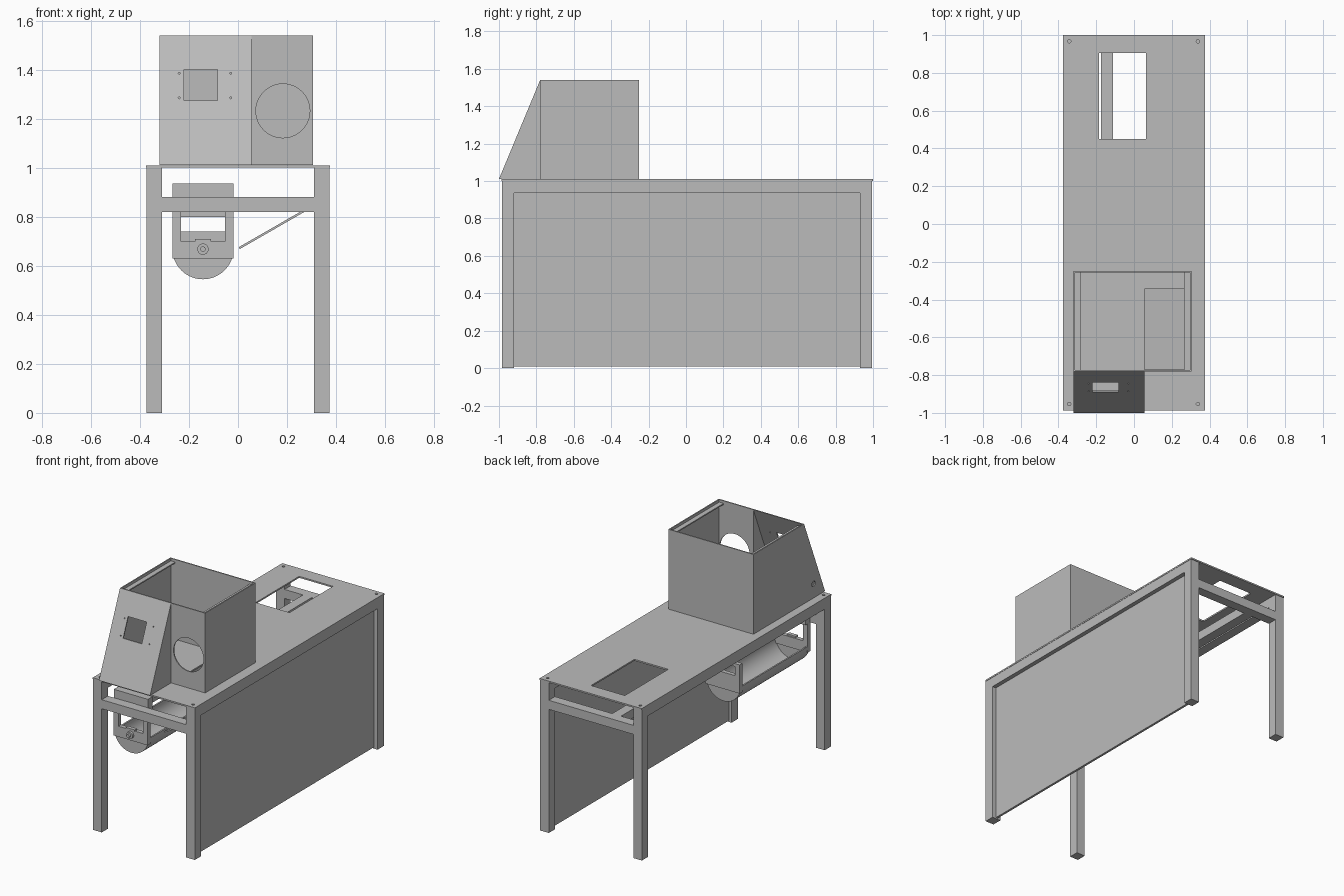
import bpy
import bmesh
import math

old = bpy.data.objects.get("Cube")
if old:
    bpy.data.objects.remove(old, do_unlink=True)

grey = bpy.data.materials.new("plain_grey")
grey.use_nodes = True
colour = (0.5, 0.5, 0.5, 1)
grey.diffuse_color = colour
grey.node_tree.nodes["Principled BSDF"].inputs["Base Color"].default_value = colour


def prism(name, points, axis, a, b):
    """Extrude a 2D outline along an axis: x uses (y, z), y uses (x, z), z uses (x, y)."""
    def place(p, t):
        return {"x": (t, p[0], p[1]), "y": (p[0], t, p[1]), "z": (p[0], p[1], t)}[axis]
    bm = bmesh.new()
    face = bm.faces.new([bm.verts.new(place(p, a)) for p in points])
    new = bmesh.ops.extrude_face_region(bm, geom=[face])["geom"]
    for v in new:
        if isinstance(v, bmesh.types.BMVert):
            v.co["xyz".index(axis)] = b
    bmesh.ops.recalc_face_normals(bm, faces=bm.faces)
    mesh = bpy.data.meshes.new(name)
    bm.to_mesh(mesh)
    bm.free()
    mesh.materials.append(grey)
    obj = bpy.data.objects.new(name, mesh)
    bpy.context.collection.objects.link(obj)
    return obj


def box(name, x, y, z):
    return prism(name, [(x[0], y[0]), (x[1], y[0]), (x[1], y[1]), (x[0], y[1])], "z", *z)


def arc(cx, cz, r, start=0, end=360, n=32):
    full = end - start == 360
    steps = n if full else n + 1
    angles = [math.radians(start + (end - start) * i / n) for i in range(steps)]
    return [(cx + r * math.cos(t), cz + r * math.sin(t)) for t in angles]


def cut(obj, *cutters):
    for c in cutters:
        mod = obj.modifiers.new("cut", "BOOLEAN")
        mod.operation = "DIFFERENCE"
        mod.solver = "EXACT"
        mod.object = c
        bpy.context.view_layer.objects.active = obj
        bpy.ops.object.modifier_apply(modifier=mod.name)
        bpy.data.objects.remove(c, do_unlink=True)


def smooth(obj):
    bpy.ops.object.select_all(action="DESELECT")
    obj.select_set(True)
    bpy.context.view_layer.objects.active = obj
    bpy.ops.object.shade_smooth_by_angle(angle=math.radians(30))


IN, OUT = 0.31, 0.373
FRONT, BACK = (-0.985, -0.92), (0.93, 0.995)

# Table frame: legs, long top rails, end rails and the lengthwise bar
for side, s in (("right", -1), ("left", 1)):
    xs = sorted((s * IN, s * OUT))
    for end, ys in (("front", FRONT), ("back", BACK)):
        box(f"{end}_{side}_leg", xs, ys, (0, 1.0))
    box(f"{side}_top_rail", xs, (FRONT[1], BACK[0]), (0.935, 1.0))
for end, ys in (("front", FRONT), ("back", BACK)):
    box(f"{end}_cross_rail", (-IN, IN), ys, (0.82, 0.88))
box("lengthwise_bar", (-0.175, -0.11), (FRONT[1], BACK[0]), (0.82, 0.88))
box("side_panel", (0.33, 0.345), (FRONT[1], BACK[0]), (0.008, 0.935))

# Table top with its openings and corner holes
top = box("table_top", (-0.375, 0.375), (-0.987, 1.0), (1.0, 1.01))
cut(top,
    box("cutter", (-0.185, 0.063), (0.45, 0.905), (0.9, 1.1)),
    box("cutter", (0.055, 0.295), (-0.77, -0.345), (0.9, 1.1)))
for x in (-0.343, 0.338):
    for y in (-0.953, 0.967):
        cut(top, prism("cutter", arc(x, y, 0.009, n=12), "z", 0.98, 1.05))

# Open box standing on the table
X0, X1, Y0, Y1, Z0, Z1, T = -0.32, 0.305, -0.78, -0.25, 1.011, 1.54, 0.008
SPLIT = 0.055
box("box_back_wall", (X0, X1), (Y1 - T, Y1), (Z0, Z1))
box("box_left_wall", (X1 - T, X1), (Y0, Y1 - T), (Z0, Z1))
box("box_right_wall", (X0, X0 + T), (Y0, Y1 - T), (Z0, Z1))
port = box("box_front_wall", (SPLIT, X1 - T), (Y0, Y0 + T), (Z0, Z1))
cut(port, prism("cutter", arc(0.183, 1.232, 0.11, n=48), "y", Y0 - 0.1, Y0 + 0.1))
box("right_flange", (X0 + T, -0.28), (Y0 + T, Y1 - T), (1.515, 1.523))
box("left_flange", (0.265, X1 - T), (Y0 + T, Y1 - T), (1.515, 1.523))

# Sloping control face with side cheeks
slope = [(-1.0, Z0), (Y0, Z1), (Y0 + T, Z1), (-1.0 + T, Z0)]
face = prism("sloped_face", slope, "x", X0, SPLIT)
cut(face, box("cutter", (-0.22, -0.083), (-1.2, -0.6), (1.275, 1.4)))
for x in (-0.24, -0.03):
    for z in (1.285, 1.385):
        cut(face, prism("cutter", arc(x, z, 0.004, n=8), "y", -1.2, -0.6))
cheek = [(-1.0 + T, Z0), (Y0 + T, Z1), (Y0 + T, Z0)]
prism("left_cheek", cheek, "x", SPLIT - T, SPLIT)
right_cheek = prism("right_cheek", cheek, "x", X0, X0 + T)
cut(right_cheek, prism("cutter", arc(-0.88, 1.105, 0.018, n=20), "x", -0.4, -0.25))

# Sloping chute under the box
prism("chute", [(0.007, 0.668), (0.325, 0.851), (0.325, 0.861), (0.003, 0.676)],
      "y", -0.78, -0.335)

# Hanging trough: shell, end plates and brackets
CX, CZ, R = -0.143, 0.67, 0.125
shell = arc(CX, CZ, R, 180, 360) + arc(CX, CZ, R - 0.01, 360, 180)
smooth(prism("trough_shell", shell, "y", -0.9, -0.2))
for end, y, bar_top in (("front", -0.912, 0.70), ("back", -0.2, 0.74)):
    smooth(prism(f"{end}_trough_plate", arc(CX, CZ, R, 180, 360), "y", y, y + 0.012))
    u = [(CX - R, 0.63), (CX + R, 0.63), (CX + R, 0.82), (CX + 0.09, 0.82),
         (CX + 0.09, bar_top), (CX - 0.09, bar_top), (CX - 0.09, 0.82), (CX - R, 0.82)]
    prism(f"{end}_bracket", u, "y", y - 0.008, y + 0.02)
box("bracket_head", (CX - R, CX + R), (-0.918, -0.87), (0.82, 0.935))
box("back_bracket_head", (CX - R, CX + R), (-0.208, -0.18), (0.80, 0.82))

# Pivot on the front bracket
box("pivot_tab", (-0.175, -0.11), (-0.925, -0.9), (0.70, 0.71))
smooth(prism("pivot_ring", arc(CX, 0.668, 0.023, n=24), "y", -0.935, -0.92))
smooth(prism("pivot_pin", arc(CX, 0.668, 0.011, n=16), "y", -0.95, -0.935))
